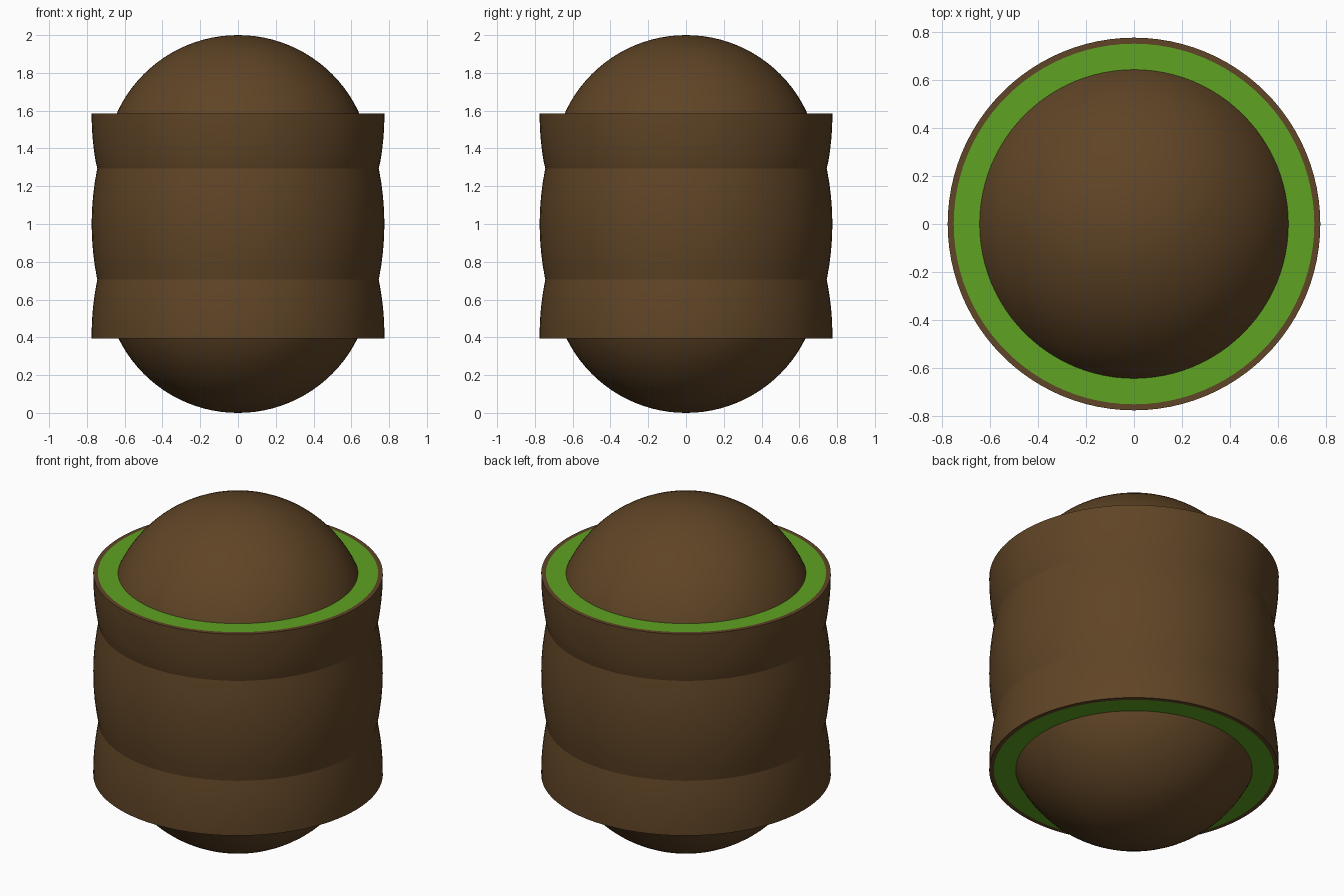
import bpy, bmesh, math

cube = bpy.data.objects.get("Cube")
if cube:
    bpy.data.objects.remove(cube, do_unlink=True)

SIDES = 96
STEPS = 8
WAIST, BULGE = 0.745, 0.03        # seam radius and how far each section swells
HALF = 0.295                      # half height of a section
BOTTOM, TOP = 0.395, 1.585
SEAMS = (0.705, 1.295)


def material(name, rgb):
    mat = bpy.data.materials.new(name)
    mat.use_nodes = True
    mat.diffuse_color = (*rgb, 1)
    bsdf = mat.node_tree.nodes["Principled BSDF"]
    bsdf.inputs["Base Color"].default_value = (*rgb, 1)
    bsdf.inputs["Roughness"].default_value = 0.8
    return mat


brown = material("bark brown", (0.115, 0.058, 0.019))
green = material("leaf green", (0.115, 0.365, 0.016))


def lathe(name, profile, mat, sharp_degrees):
    """Spin a (radius, height) profile around the z axis."""
    bm = bmesh.new()
    verts = [bm.verts.new((r, 0, z)) for r, z in profile]
    edges = [bm.edges.new(pair) for pair in zip(verts, verts[1:])]
    bmesh.ops.spin(bm, geom=verts + edges, cent=(0, 0, 0), axis=(0, 0, 1),
                   angle=math.tau, steps=SIDES)
    bmesh.ops.remove_doubles(bm, verts=bm.verts, dist=1e-4)
    bmesh.ops.recalc_face_normals(bm, faces=bm.faces)
    mesh = bpy.data.meshes.new(name)
    bm.to_mesh(mesh)
    bm.free()
    mesh.materials.append(mat)
    obj = bpy.data.objects.new(name, mesh)
    bpy.context.collection.objects.link(obj)
    bpy.ops.object.select_all(action='DESELECT')
    obj.select_set(True)
    bpy.context.view_layer.objects.active = obj
    bpy.ops.object.shade_smooth_by_angle(angle=math.radians(sharp_degrees))
    return obj


def section(centre, low, high):
    """Profile points of one swelling section of the shell."""
    points = []
    for i in range(STEPS + 1):
        z = low + (high - low) * i / STEPS
        points.append((WAIST + BULGE * (1 - ((z - centre) / HALF) ** 2), z))
    return points


# Shell: a full barrel between two half barrels, closed by flat ends
shell_profile = [(0, BOTTOM), (0.75, BOTTOM)]
shell_profile += section(BOTTOM + 0.015, BOTTOM, SEAMS[0])
shell_profile += section(1.0, *SEAMS)[1:]
shell_profile += section(TOP - 0.005, SEAMS[1], TOP)[1:]
shell_profile += [(0.75, TOP), (0, TOP)]
shell = lathe("barrel_shell", shell_profile, brown, 14)

# Green inside of the flat ends, leaving a brown rim
shell.data.materials.append(green)
for face in shell.data.polygons:
    if abs(face.normal.z) > 0.9 and face.center.xy.length < 0.74:
        face.material_index = 1

# Domes: spheres centred on the seams, showing through both ends
for name, centre in (("bottom_dome", SEAMS[0]), ("top_dome", SEAMS[1])):
    bpy.ops.mesh.primitive_uv_sphere_add(segments=SIDES, ring_count=48,
                                         radius=0.705, location=(0, 0, centre))
    dome = bpy.context.object
    dome.name = name
    dome.data.materials.append(brown)
    bpy.ops.object.shade_smooth()
